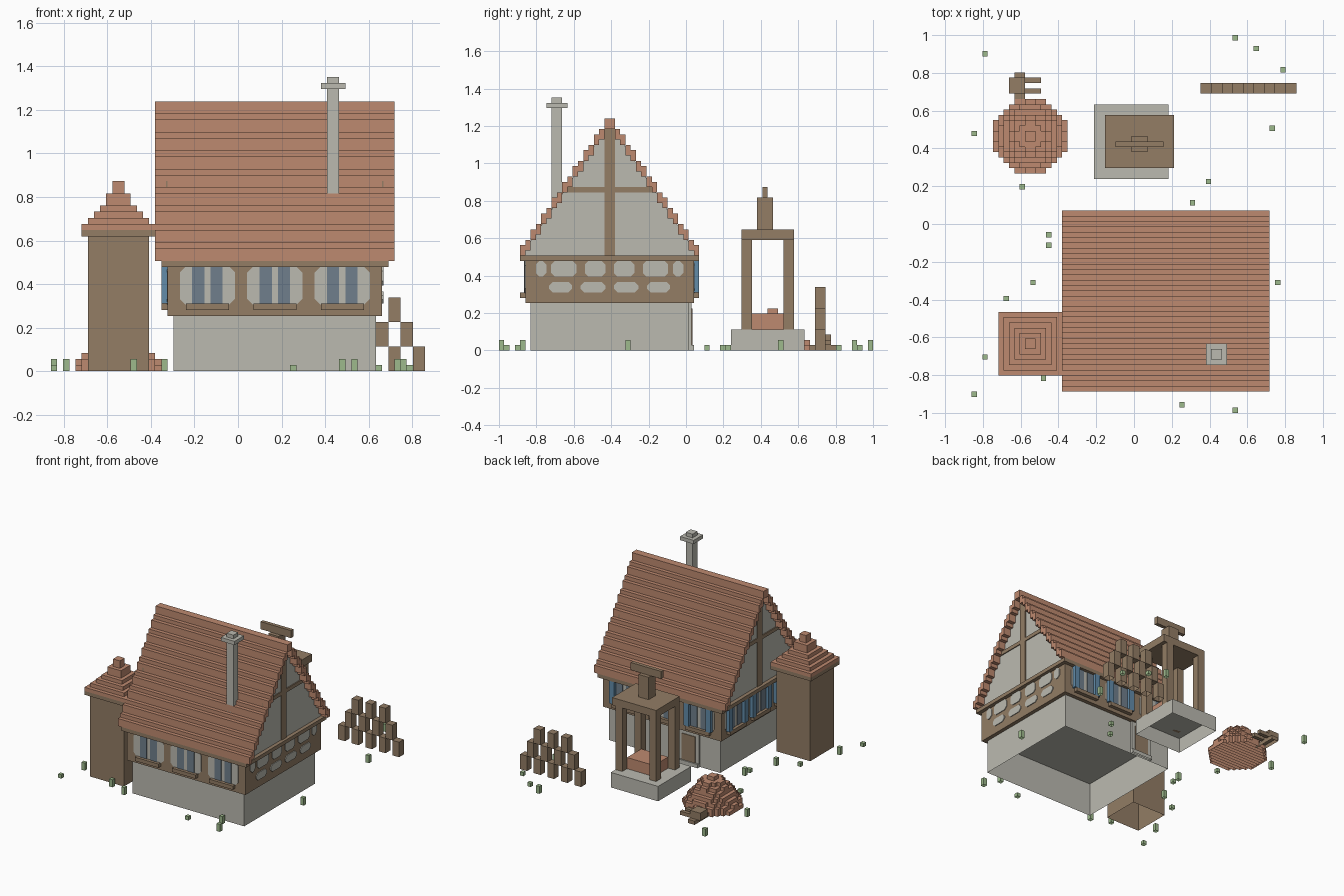
import bpy, bmesh, math

if "Cube" in bpy.data.objects:
    bpy.data.objects.remove(bpy.data.objects["Cube"])

V = 2 / 71                      # one block of the grid
OX, OY = -0.859, -1.0           # grid corner


def material(name, r, g, b):
    m = bpy.data.materials.new(name)
    lin = [((c / 255 + 0.055) / 1.055) ** 2.4 for c in (r, g, b)]
    m.diffuse_color = (*lin, 1)
    m.use_nodes = True
    m.node_tree.nodes["Principled BSDF"].inputs["Base Color"].default_value = m.diffuse_color
    return m


TILE = material("roof tile", 190, 138, 112)
WOOD = material("brown wood", 147, 125, 101)
STONE = material("pale stone", 187, 186, 176)
BLUE = material("shutter blue", 98, 140, 170)
GLASS = material("window slate", 112, 127, 140)
GRASS = material("grass green", 158, 186, 140)


def finish(name, mat, bm):
    me = bpy.data.meshes.new(name)
    bm.normal_update()
    bm.to_mesh(me)
    bm.free()
    me.materials.append(mat)
    ob = bpy.data.objects.new(name, me)
    bpy.context.collection.objects.link(ob)
    return ob


def prism(bm, pts, axis, a0, a1, open_bottom=False):
    """Extrude a 2D outline (grid units) along x or z."""
    def at(p, a):
        x, y, z = {"x": (a, p[0], p[1]), "y": (p[0], a, p[1]),
                   "z": (p[0], p[1], a)}[axis]
        return bm.verts.new((OX + x * V, OY + y * V, z * V))
    lo = [at(p, a0) for p in pts]
    hi = [at(p, a1) for p in pts]
    faces = [bm.faces.new(hi)]
    if not open_bottom:
        faces.append(bm.faces.new(lo[::-1]))
    n = len(pts)
    for i in range(n):
        j = (i + 1) % n
        faces.append(bm.faces.new((lo[i], lo[j], hi[j], hi[i])))
    if axis == "y":
        bmesh.ops.reverse_faces(bm, faces=faces)


def boxes(name, mat, items):
    """Boxes x0,x1,y0,y1,z0,z1; those on the ground have no underside."""
    bm = bmesh.new()
    for x0, x1, y0, y1, z0, z1 in items:
        prism(bm, [(x0, y0), (x1, y0), (x1, y1), (x0, y1)], "z", z0, z1, z0 == 0)
    return finish(name, mat, bm)


def rounded(u0, u1, z0, z1, c=0.9):
    return [(u0 + c, z0), (u1 - c, z0), (u1, z0 + c), (u1, z1 - c),
            (u1 - c, z1), (u0 + c, z1), (u0, z1 - c), (u0, z0 + c)]


# House body
boxes("stone_base", STONE, [(20, 53, 6, 36, 0, 9)])
boxes("timber_storey", WOOD, [(19, 54, 5, 37, 9.02, 17)])
boxes("eaves_beam", WOOD, [(18, 55, 4, 38, 17, 18)])
bm = bmesh.new()
prism(bm, [(5, 18), (37, 18), (37, 19.2), (21, 43.2), (5, 19.2)], "x", 19, 54)
finish("gable_walls", STONE, bm)

# Gable timbers on both ends
beams = []
for x0, x1 in ((18.75, 19), (54, 54.25)):
    beams += [(x0, x1, 20, 22, 18, 42), (x0, x1, 12, 20, 30, 31), (x0, x1, 22, 30, 30, 31)]
boxes("gable_timbers", WOOD, beams)

# Stepped roof, mirrored about the ridge
roof = []
for i in range(17):
    z = 18 + math.floor(1.5 * i)
    if i < 16:
        roof += [(17, 56, 4 + i, 5 + i, z, z + 2), (17, 56, 37 - i, 38 - i, z, z + 2)]
    else:
        roof.append((17, 56, 20, 22, z, z + 2))
boxes("house_roof", TILE, roof)

# Chimney
boxes("chimney", STONE, [(45, 47, 10, 12, 25, 46), (44, 48, 9, 13, 46, 47), (45, 47, 10, 12, 47, 48)])

# Windows on three walls: plaster plate, panes, sill, side shutters
WALLS = {
    "front": ("y", lambda u0, u1, d: (u0, u1, 5 - d, 5), (5, -1)),
    "back": ("y", lambda u0, u1, d: (u0, u1, 37, 37 + d), (37, 1)),
    "left": ("x", lambda u0, u1, d: (19 - d, 19, u0, u1), (19, -1)),
}
for wall, starts in (("front", (21, 32, 43)), ("back", (21, 32, 43)), ("left", (6.5, 16.5, 26.5))):
    axis, put, (base, sign) = WALLS[wall]
    bm = bmesh.new()
    panes, sills, shutters = [], [], []
    for s in starts:
        prism(bm, rounded(s, s + 9, 10.9, 17), axis, *sorted((base, base + sign * 0.12)))
        panes += [(*put(s + 2, s + 4, 0.25), 11, 17), (*put(s + 5, s + 7, 0.25), 11, 17)]
        sills.append((*put(s + 1, s + 8, 1), 10, 11))
        shutters += [(*put(s + 0.5, s + 2, 1), 11, 17), (*put(s + 7, s + 8.5, 1), 11, 17)]
    finish(wall + "_window_plaster", STONE, bm)
    boxes(wall + "_window_panes", GLASS, panes)
    boxes(wall + "_window_sills", WOOD, sills)
    if wall != "front":
        boxes(wall + "_shutters", BLUE, shutters)

# Plaster panels between the timbers of the right wall
bm = bmesh.new()
for u0, u1, z0, z1 in ((7, 9, 14, 17), (9.9, 14.7, 14, 17), (16.3, 20.2, 14, 17),
                       (9.5, 13.9, 11, 13), (15.5, 20.2, 11, 13)):
    for a, b in ((u0, u1), (42 - u1, 42 - u0)):
        prism(bm, rounded(a, b, z0, z1, 0.7), "x", 54, 54.2)
finish("right_wall_plaster", STONE, bm)

# Back door
boxes("door_frame", STONE, [(26, 32, 36, 36.5, 0, 9), (26, 32, 36.5, 37, 0, 1)])
boxes("back_door", WOOD, [(27, 31, 36.5, 36.7, 1, 8)])

# Side tower with stepped roof
boxes("tower", WOOD, [(6, 16, 8, 18, 0, 22), (5, 17, 7, 19, 22, 23)])
tiers = []
for w, z0, z1 in ((6, 23, 24), (5, 24, 25), (4, 25, 26), (3, 26, 27), (2, 27, 29), (1, 29, 31)):
    tiers.append((11 - w, 11 + w, 13 - w, 13 + w, z0, z1))
boxes("tower_roof", TILE, tiers)

# Well
boxes("well_base", STONE, [(23, 37, 44, 58, 0, 4)])
boxes("well_cover", TILE, [(27, 35, 48, 54, 4, 7)])
boxes("well_posts", WOOD, [(x, x + 2, y, y + 2, 4, 21) for x in (25, 35) for y in (46, 54)])
boxes("well_top", WOOD, [(25, 38, 46, 56, 21, 23), (30, 33, 49, 52, 23, 29), (27, 36, 50, 51, 29, 31)])

# Stacked block fence
fence = []
for row, cols in enumerate(((0, 2, 4, 6, 8), (1, 3, 5, 7), (2, 4, 6))):
    fence += [(43 + 2 * c, 45 + 2 * c, 60, 62, 4 * row, 4 * row + 4) for c in cols]
boxes("block_fence", WOOD, fence)

# Round heap of tiles
heap = []
for z, r in enumerate((7.0, 6.6, 5.9, 5.2, 4.4, 3.6, 2.6, 1.1)):
    for k in range(-7, 7):
        d = abs(k + 0.5)
        if d < r:
            w = round(math.sqrt(r * r - d * d))
            if w:
                heap.append((11 - w, 11 + w, 52 + k, 53 + k, z, z + 1))
boxes("tile_heap", TILE, heap)

# Small wooden cart behind the heap
boxes("cart", WOOD, [(7, 10, 60, 63, 1, 3), (8, 10, 58, 64, 0, 1),
                     (10, 13, 60, 61, 1, 2), (10, 13, 62, 63, 1, 2)])

# Grass tufts: x, y, height in blocks
tufts = [(-.79, .9, 2), (.53, .985, 2), (.64, .925, 1), (.78, .81, 1), (.73, .5, 2),
         (-.845, .48, 2), (-.59, .2, 1), (.31, .11, 1), (.39, .22, 1), (-.45, -.06, 2),
         (-.45, -.11, 1), (-.54, -.31, 2), (-.68, -.39, 1), (-.79, -.7, 2), (-.845, -.9, 1),
         (-.48, -.82, 2), (.25, -.96, 1), (.53, -.985, 2), (.76, -.31, 2), (.475, -.87, 2), (-.33, -.86, 2)]
grass = []
for x, y, h in tufts:
    kx, ky = (x - OX) / V - 0.5, (y - OY) / V - 0.5
    kx, ky = max(0, round(kx)), min(70, max(0, round(ky)))
    grass.append((kx, kx + 1, ky, ky + 1, 0, h))
boxes("grass_tufts", GRASS, grass)
